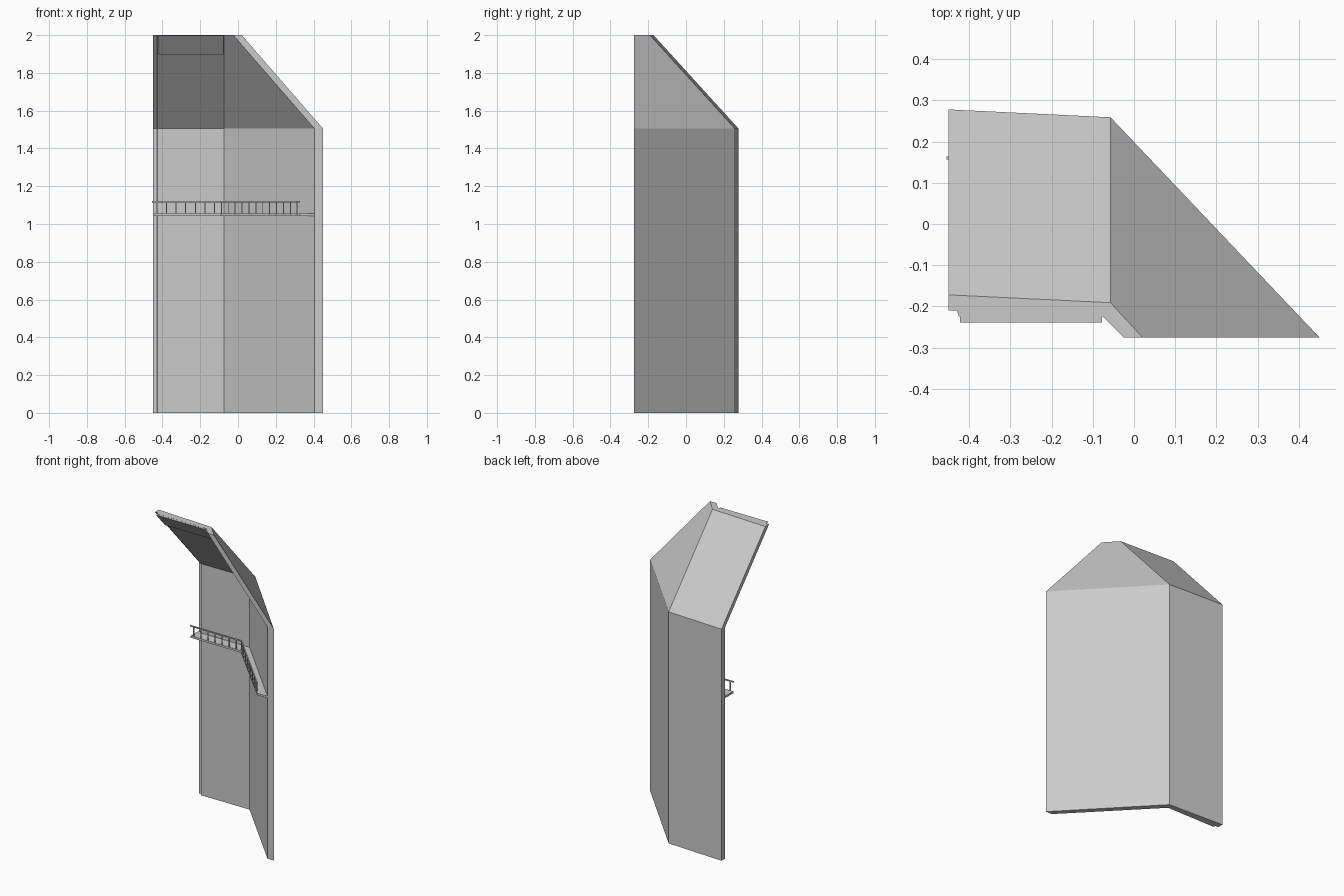
import bpy, bmesh
from mathutils import Vector

if "Cube" in bpy.data.objects:
    bpy.data.objects.remove(bpy.data.objects["Cube"])


def loft(name, rings):
    """Solid skinned through matching closed rings of points."""
    bm = bmesh.new()
    vs = [[bm.verts.new(p) for p in r] for r in rings]
    n = len(rings[0])
    for a, b in zip(vs, vs[1:]):
        for i in range(n):
            j = (i + 1) % n
            bm.faces.new((a[i], a[j], b[j], b[i]))
    bm.faces.new(vs[0])
    bm.faces.new(vs[-1])
    bmesh.ops.recalc_face_normals(bm, faces=bm.faces[:])
    me = bpy.data.meshes.new(name)
    bm.to_mesh(me)
    bm.free()
    ob = bpy.data.objects.new(name, me)
    bpy.context.collection.objects.link(ob)
    return ob


def ring(plan, z, dx=0, dy=0):
    return [(x + dx, y + dy, z) for x, y in plan]


def bar(name, a, b, w, h):
    """Rectangular bar between two points; w is horizontal width, h the other."""
    a, b = Vector(a), Vector(b)
    d = (b - a).normalized()
    up = Vector((0, 1, 0)) if abs(d.z) > 0.9 else Vector((0, 0, 1))
    s = d.cross(up).normalized() * w / 2
    u = up * h / 2
    return loft(name, [[p + s + u, p - s + u, p - s - u, p + s - u] for p in (a, b)])


# Folded wall with its inward leaning upper part
wall = [(-0.45, 0.278), (-0.057, 0.259), (0.45, -0.275), (0.405, -0.275),
        (-0.075, 0.225), (-0.425, 0.225), (-0.43, 0.24), (-0.45, 0.24)]
top = []
for i, (x, y) in enumerate(wall):
    top.append((x - 0.43, y, 2) if i in (2, 3) else (x, y - 0.45, 2))
loft("folded_wall", [ring(wall, 0), ring(wall, 1.505), top])

# Thin panel under the top edge
panel = [(-0.422, -0.222), (-0.078, -0.222), (-0.078, -0.239), (-0.422, -0.239)]
loft("top_panel", [ring(panel, 1.897, 0, 0.093), ring(panel, 1.999)])

# Walkway floor
floor_plan = [(-0.45, 0.235), (-0.43, 0.235), (-0.075, 0.227), (0.405, -0.273),
              (0.328, -0.273), (-0.09, 0.157), (-0.45, 0.157)]
loft("walkway_floor", [ring(floor_plan, 1.042), ring(floor_plan, 1.055)])

# Railing: handrails and evenly spaced posts along both legs
runs = [((-0.455, 0.16), (-0.088, 0.16), -0.43, 0.051, 7),
        ((-0.088, 0.16), (0.327, -0.27), -0.088, 0.0365, 12)]
for (x0, y0), (x1, y1), start, step, count in runs:
    bar("handrail", (x0, y0, 1.118), (x1, y1, 1.118), 0.007, 0.007)
    for i in range(count):
        x = start + i * step
        y = y0 + (x - x0) / (x1 - x0) * (y1 - y0)
        bar("rail_post", (x, y, 1.05), (x, y, 1.118), 0.005, 0.005)
